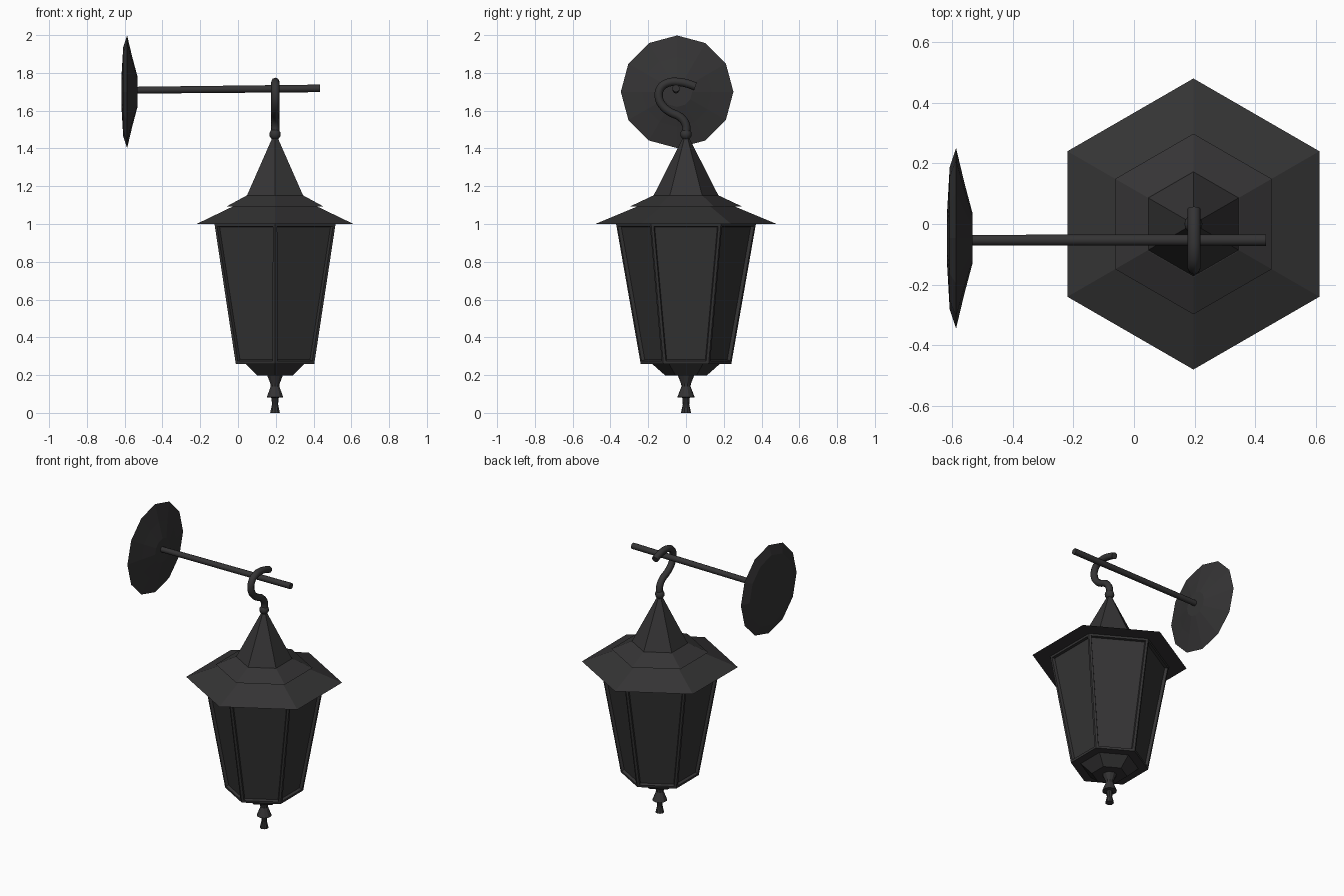
import bpy, bmesh, math
from mathutils import Vector, Matrix

if "Cube" in bpy.data.objects:
    bpy.data.objects.remove(bpy.data.objects["Cube"])

CX = 0.196  # lantern axis

iron = bpy.data.materials.new("dark_iron")
iron.diffuse_color = (0.035, 0.034, 0.035, 1)
iron.use_nodes = True
iron.node_tree.nodes["Principled BSDF"].inputs["Base Color"].default_value = iron.diffuse_color


def finish(name, bm, smooth=False):
    bmesh.ops.recalc_face_normals(bm, faces=bm.faces)
    me = bpy.data.meshes.new(name)
    bm.to_mesh(me)
    bm.free()
    me.materials.append(iron)
    for p in me.polygons:
        p.use_smooth = smooth
    ob = bpy.data.objects.new(name, me)
    bpy.context.collection.objects.link(ob)
    return ob


def skin(bm, rings):
    """Join vertex rings with quads and cap both ends."""
    n = len(rings[0])
    for a, b in zip(rings, rings[1:]):
        for i in range(n):
            j = (i + 1) % n
            bm.faces.new((a[i], a[j], b[j], b[i]))
    bm.faces.new(rings[0])
    bm.faces.new(rings[-1])


def lathe(profile, n, matrix):
    """Solid of revolution with n sides from (radius, height) points."""
    bm = bmesh.new()
    rings = []
    for r, h in profile:
        ring = []
        for i in range(n):
            t = math.pi / 2 + 2 * math.pi * i / n
            ring.append(bm.verts.new(matrix @ Vector((r * math.cos(t), r * math.sin(t), h))))
        rings.append(ring)
    skin(bm, rings)
    return bm


axis = Matrix.Translation((CX, 0, 0))

# Tapered six-sided body with recessed panels
bm = lathe([(0.24, 0.26), (0.37, 1.0)], 6, axis)
bmesh.ops.recalc_face_normals(bm, faces=bm.faces)
sides = [f for f in bm.faces if len(f.verts) == 4]
bmesh.ops.inset_individual(bm, faces=sides, thickness=0.02)
bmesh.ops.inset_individual(bm, faces=sides, thickness=0.006, depth=-0.018)
finish("lantern_body", bm)

# Roof tiers and spire
finish("roof_brim", lathe([(0.48, 1.0), (0.24, 1.1)], 6, axis))
finish("roof_upper_tier", lathe([(0.298, 1.092), (0.175, 1.15)], 6, axis))
finish("roof_spire", lathe([(0.172, 1.15), (0.012, 1.465)], 6, axis))

# Underside base and turned finial
finish("lantern_base", lathe([(0.11, 0.198), (0.18, 0.26)], 6, axis))
finish("bottom_finial", lathe([(0.027, 0), (0.017, 0.045), (0.02, 0.08), (0.046, 0.083),
                               (0.024, 0.14), (0.026, 0.155), (0.044, 0.2)], 10, axis))

# Ball at the tip of the spire
bm = bmesh.new()
bmesh.ops.create_uvsphere(bm, u_segments=12, v_segments=8, radius=0.03,
                          matrix=Matrix.Translation((CX, 0, 1.475)))
finish("top_ball", bm, True)

# Hook swept along a smooth path in the side plane
path = [(0, 1.48), (0, 1.524), (-0.03, 1.566), (-0.085, 1.593), (-0.127, 1.63),
        (-0.144, 1.672), (-0.135, 1.72), (-0.095, 1.748), (-0.042, 1.752),
        (0.005, 1.744), (0.05, 1.728)]
cu = bpy.data.curves.new("hook", 'CURVE')
cu.dimensions = '3D'
cu.bevel_depth = 0.022
cu.bevel_resolution = 2
cu.resolution_u = 3
cu.use_fill_caps = True
sp = cu.splines.new('BEZIER')
sp.bezier_points.add(len(path) - 1)
for p, (y, z) in zip(sp.bezier_points, path):
    p.co = (CX + 0.002, y, z)
    p.handle_left_type = p.handle_right_type = 'AUTO'
cu.materials.append(iron)
hook = bpy.data.objects.new("hook", cu)
bpy.context.collection.objects.link(hook)

# Wall plate: twelve-sided shallow dish facing along x
to_x = Matrix(((0, 0, 1, 0), (1, 0, 0, 0), (0, 1, 0, 0), (0, 0, 0, 1)))
plate_axis = Matrix.Translation((0, -0.047, 1.7)) @ to_x
finish("wall_plate", lathe([(0.08, -0.617), (0.235, -0.608), (0.298, -0.587),
                            (0.185, -0.56), (0.08, -0.532)], 12, plate_axis))

# Support rod, rising slightly towards its free end
start, end = Vector((-0.58, -0.053, 1.708)), Vector((0.435, -0.053, 1.718))
d = end - start
rod_axis = Matrix.Translation(start) @ d.to_track_quat('Z', 'Y').to_matrix().to_4x4()
rod = finish("support_rod", lathe([(0.018, 0), (0.02, d.length)], 10, rod_axis), True)
bpy.context.view_layer.objects.active = rod
rod.select_set(True)
bpy.ops.object.shade_smooth_by_angle(angle=math.radians(45))
